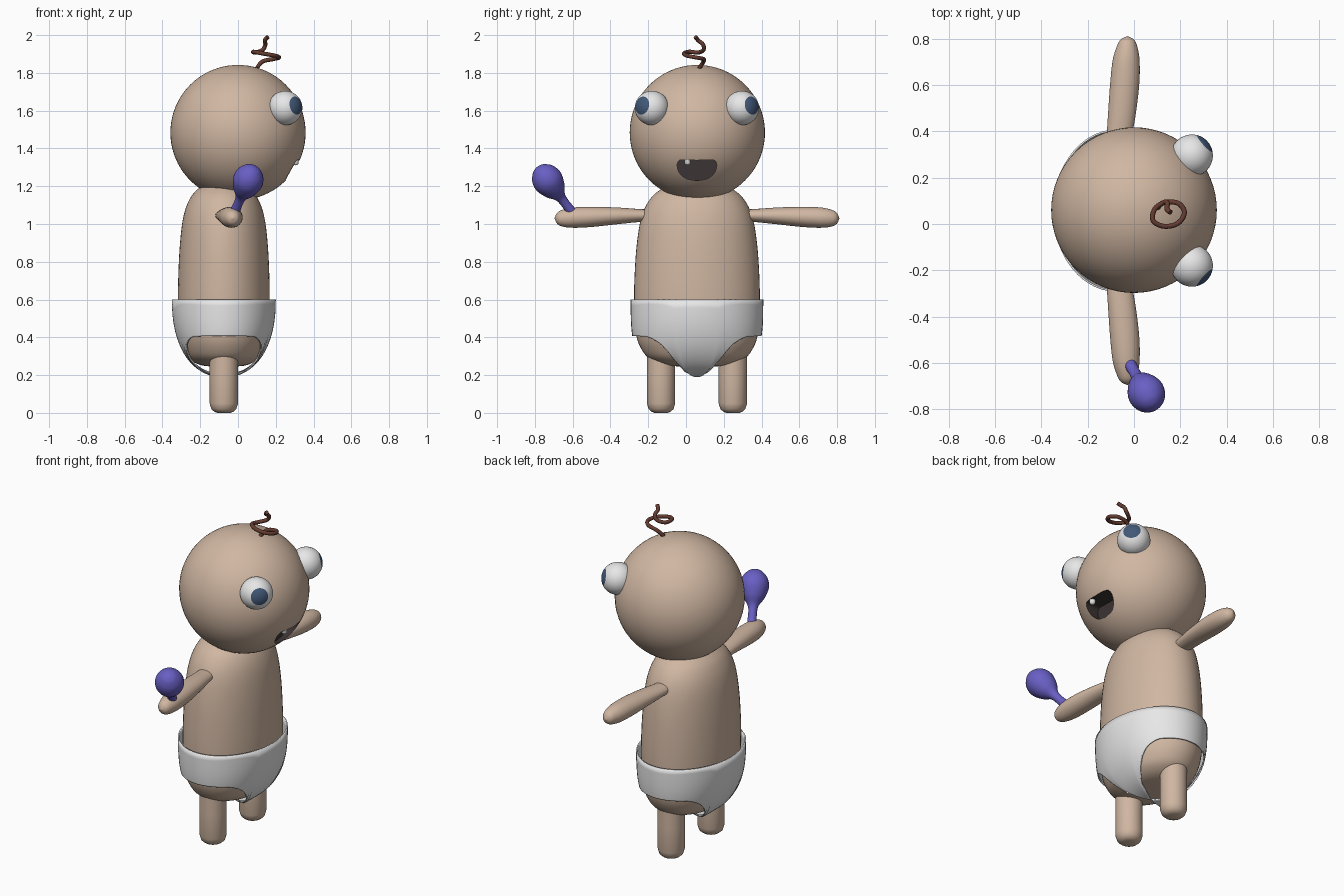
import bpy, bmesh, math
from mathutils import Vector

if "Cube" in bpy.data.objects:
    bpy.data.objects.remove(bpy.data.objects["Cube"])

CY = 0.058  # the figure looks along +x and is symmetric about y = CY


def mat(name, rgb):
    m = bpy.data.materials.new(name)
    m.diffuse_color = (*rgb, 1)
    m.use_nodes = True
    m.node_tree.nodes["Principled BSDF"].inputs["Base Color"].default_value = m.diffuse_color
    return m


SKIN = mat("skin", (0.63, 0.47, 0.36))
WHITE = mat("white", (0.8, 0.8, 0.8))
BLUE = mat("slate blue", (0.055, 0.10, 0.19))
HAIR = mat("brown", (0.13, 0.045, 0.03))
DARK = mat("dark mouth", (0.045, 0.033, 0.033))
PURPLE = mat("purple", (0.14, 0.115, 0.55))


def finish(bm, name, mats, angle=50):
    bmesh.ops.recalc_face_normals(bm, faces=bm.faces)
    me = bpy.data.meshes.new(name)
    bm.to_mesh(me)
    bm.free()
    ob = bpy.data.objects.new(name, me)
    bpy.context.collection.objects.link(ob)
    for m in mats:
        me.materials.append(m)
    smooth(ob, angle)
    return ob


def smooth(ob, angle):
    bpy.ops.object.select_all(action='DESELECT')
    ob.select_set(True)
    bpy.context.view_layer.objects.active = ob
    bpy.ops.object.shade_smooth_by_angle(angle=math.radians(angle))


def spline(pts, n=5):
    """Catmull-Rom resampling of tuples of any length."""
    p = [pts[0]] + list(pts) + [pts[-1]]
    out = []
    for i in range(1, len(p) - 2):
        for k in range(n):
            t = k / n
            out.append(tuple(
                0.5 * (2 * b + (c - a) * t + (2 * a - 5 * b + 4 * c - d) * t * t
                       + (3 * b - a - 3 * c + d) * t ** 3)
                for a, b, c, d in zip(p[i - 1], p[i], p[i + 1], p[i + 2])))
    return out + [tuple(pts[-1])]


def loft(name, stations, u, v, m, n=40, angle=60):
    """Skin elliptical rings (centre, radius u, radius v) and cap the ends."""
    bm = bmesh.new()
    rings = []
    for c, ru, rv in stations:
        rings.append([bm.verts.new(Vector(c) + u * max(ru, 1e-3) * math.cos(a)
                                   + v * max(rv, 1e-3) * math.sin(a))
                      for a in (2 * math.pi * i / n for i in range(n))])
    for a, b in zip(rings, rings[1:]):
        for i in range(n):
            bm.faces.new((a[i], a[(i + 1) % n], b[(i + 1) % n], b[i]))
    bm.faces.new(rings[0])
    bm.faces.new(rings[-1])
    return finish(bm, name, [m], angle)


X, Y, Z = Vector((1, 0, 0)), Vector((0, 1, 0)), Vector((0, 0, 1))

# Torso
prof = [(.245, .0), (.25, .45), (.28, .72), (.33, .87), (.42, .97), (.6, 1), (.8, .98),
        (.95, .935), (1.05, .87), (1.12, .77), (1.17, .63), (1.21, .4), (1.225, 0)]
loft("torso", [((-.075, CY, z), .243 * f, .333 * f) for z, f in spline(prof)], X, Y, SKIN, 56)

# Legs and arms
leg = [(0, 0), (0, .035), (.006, .05), (.02, .066), (.05, .075), (.2, .075), (.38, .075)]
arm = [(.2, -.075, 1.045, .045, .03), (.3, -.066, 1.045, .053, .034),
       (.42, -.052, 1.043, .06, .044), (.55, -.04, 1.038, .063, .053),
       (.65, -.034, 1.034, .058, .054), (.71, -.03, 1.031, .044, .045),
       (.74, -.029, 1.03, .028, .029), (.754, -.029, 1.03, 0, 0)]
for s, side in ((-1, "right"), (1, "left")):
    loft(side + "_leg", [((-.075, CY + s * .19, z), r, r) for z, r in leg], X, Y, SKIN, 32)
    loft(side + "_arm", [((x, CY + s * d, z), rx, rz) for d, x, z, rx, rz in spline(arm)],
         X, Z, SKIN, 32)

# Head with a mouth cavity cut into it
bm = bmesh.new()
bmesh.ops.create_uvsphere(bm, u_segments=64, v_segments=40, radius=.358)
bmesh.ops.translate(bm, vec=(0, .06, 1.484), verts=bm.verts)
head = finish(bm, "head", [SKIN, DARK])

bm = bmesh.new()
half = [(0, 1.337), (.07, 1.34), (.095, 1.335), (.105, 1.31), (.092, 1.27), (.055, 1.24), (0, 1.23)]
half = spline(half, 4)
outline = half + [(-a, z) for a, z in half[-2:0:-1]]
face = bm.faces.new([bm.verts.new((.22, CY + a, z)) for a, z in outline])
ext = bmesh.ops.extrude_face_region(bm, geom=[face])
bmesh.ops.translate(bm, vec=(.25, 0, 0),
                    verts=[g for g in ext["geom"] if isinstance(g, bmesh.types.BMVert)])
for f in bm.faces:
    f.material_index = 1
cutter = finish(bm, "mouth_cutter", [SKIN, DARK])
cutter.hide_render = True
mod = head.modifiers.new("mouth", 'BOOLEAN')
mod.operation = 'DIFFERENCE'
mod.solver = 'EXACT'
mod.object = cutter
bpy.context.view_layer.objects.active = head
bpy.ops.object.modifier_apply(modifier="mouth")
bpy.data.objects.remove(cutter)
smooth(head, 40)

# Single tooth
loft("tooth", [((.305, .008, z), r, r) for z, r in
               ((1.35, .016), (1.322, .016), (1.314, .012), (1.311, 0))], X, Y, WHITE, 16)

# Eyes: sphere with its pole along the gaze, pupil coloured by angle from the pole
for s, side in ((-1, "right"), (1, "left")):
    gaze = Vector((.06, s * .055, .014)).normalized()
    bm = bmesh.new()
    bmesh.ops.create_uvsphere(bm, u_segments=32, v_segments=28, radius=.091)
    for f in bm.faces:
        if f.calc_center_median().normalized().z > math.cos(math.radians(32)):
            f.material_index = 1
    bmesh.ops.transform(bm, matrix=gaze.to_track_quat('Z', 'Y').to_matrix().to_4x4(), verts=bm.verts)
    bmesh.ops.translate(bm, vec=(.25, CY + s * .238, 1.614), verts=bm.verts)
    finish(bm, side + "_eye", [WHITE, BLUE])

# Nappy: open bowl whose columns stop at the leg-hole edge
EDGE = [(0, .17), (.012, .17), (.09, .24), (.15, .32), (.2, .372), (.26, .403), (.4, .41)]


def edge_z(d):
    for (a, za), (b, zb) in zip(EDGE, EDGE[1:]):
        if d <= b:
            return za + (zb - za) * (d - a) / (b - a)
    return EDGE[-1][1]


def bowl(th, t):
    """t = 0 at the waist, 1 at the bottom."""
    p = 2 / (2.25 + 1.1 * math.sin(th) ** 2)
    a = t * math.pi / 2
    r = max(math.cos(a), 0) ** p
    return Vector((.275 * r * math.cos(th), .351 * r * math.sin(th), .6 - .41 * math.sin(a) ** p))


quarter = [math.pi / 2 * (i / 22) ** 1.7 for i in range(23)]
angles = (quarter + [math.pi - a for a in quarter[-2::-1]]
          + [math.pi + a for a in quarter[1:]] + [2 * math.pi - a for a in quarter[-2:0:-1]])
bm = bmesh.new()
cols = []
for th in angles:
    t = 0
    while t < .998:
        q = bowl(th, t + .002)
        if q.z < edge_z(abs(q.y)):
            break
        t += .002
    cols.append([bm.verts.new(bowl(th, t * k / 20) + Vector((-.075, CY, 0))) for k in range(21)])
for a, b in zip(cols, cols[1:] + cols[:1]):
    for k in range(20):
        bm.faces.new((a[k], b[k], b[k + 1], a[k + 1]))
bmesh.ops.remove_doubles(bm, verts=bm.verts, dist=.0008)
nappy = finish(bm, "nappy", [WHITE])
sol = nappy.modifiers.new("thickness", 'SOLIDIFY')
sol.thickness = .008
sol.offset = -1

# Rattle held in the right hand
axis = Vector((.32, -.57, .753)).normalized()
ru = axis.cross(Z).normalized()
rv = axis.cross(ru)
base = Vector((-.015, -.61, 1.07))
rattle = [(-.03, 0), (-.028, .024), (0, .026), (.06, .024), (.1, .031), (.145, .06), (.205, .08),
          (.255, .071), (.29, .043), (.303, .018), (.306, 0)]
loft("rattle", [(base + axis * t, r, r) for t, r in spline(rattle)], ru, rv, PURPLE, 32)

# Curl of hair
curl = [(.10, .07, 1.825), (.13, .093, 1.86), (.19, .09, 1.874), (.218, .05, 1.882),
        (.19, .003, 1.892), (.13, -.01, 1.903), (.082, .015, 1.912), (.09, .065, 1.908),
        (.13, .093, 1.922), (.145, .09, 1.95), (.142, .065, 1.972), (.158, .05, 1.99)]
cu = bpy.data.curves.new("hair_curl", 'CURVE')
cu.dimensions = '3D'
cu.bevel_depth = .011
cu.bevel_resolution = 3
cu.use_fill_caps = True
pts = spline(curl, 6)
sp = cu.splines.new('POLY')
sp.points.add(len(pts) - 1)
for p, c in zip(sp.points, pts):
    p.co = (*c, 1)
sp.use_smooth = True
cu.materials.append(HAIR)
bpy.context.collection.objects.link(bpy.data.objects.new("hair_curl", cu))
